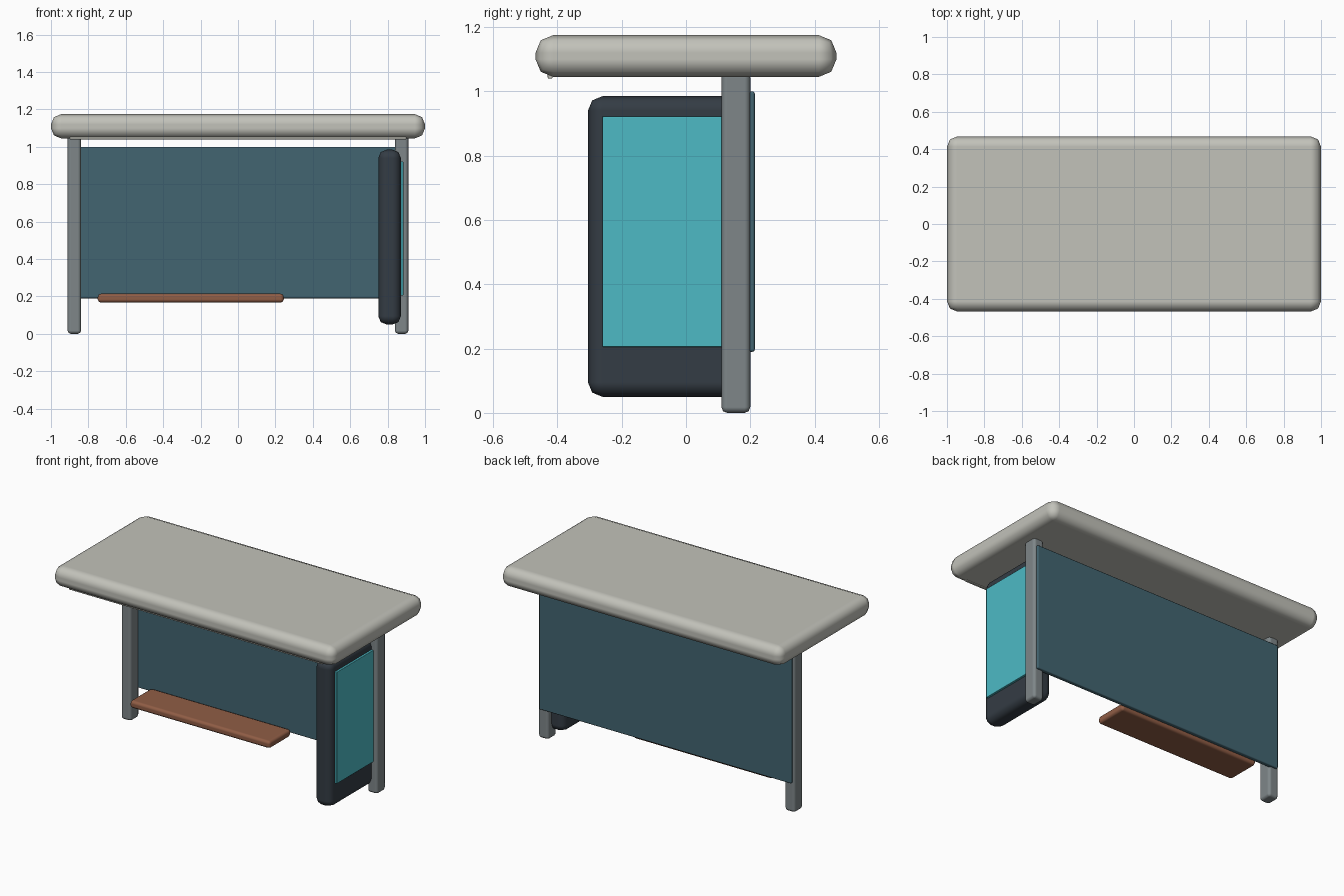
import bpy
import bmesh
from mathutils import Vector

default = bpy.data.objects.get("Cube")
if default:
    bpy.data.objects.remove(default, do_unlink=True)


def material(name, rgb, roughness=0.6):
    mat = bpy.data.materials.new(name)
    mat.use_nodes = True
    color = (*rgb, 1.0)
    mat.diffuse_color = color
    shader = next(n for n in mat.node_tree.nodes if n.type == "BSDF_PRINCIPLED")
    shader.inputs["Base Color"].default_value = color
    shader.inputs["Roughness"].default_value = roughness
    return mat


def rounded_box(name, x, y, z, radius, mat):
    """Box spanning the given (min, max) ranges, with softened edges."""
    low, high = (Vector(corner) for corner in zip(x, y, z))
    bm = bmesh.new()
    bmesh.ops.create_cube(bm, size=1)
    bmesh.ops.scale(bm, vec=high - low, verts=bm.verts)
    for face in bm.faces:
        face.smooth = True
    mesh = bpy.data.meshes.new(name)
    bm.to_mesh(mesh)
    bm.free()
    mesh.materials.append(mat)
    obj = bpy.data.objects.new(name, mesh)
    obj.location = (low + high) / 2
    bpy.context.collection.objects.link(obj)
    bevel = obj.modifiers.new("Soft edges", "BEVEL")
    bevel.width = radius
    bevel.segments = 2
    bevel.harden_normals = True
    return obj


pale = material("pale_roof", (0.54, 0.54, 0.49))
steel = material("grey_steel", (0.21, 0.24, 0.25), 0.4)
glass = material("blue_panel", (0.055, 0.13, 0.165), 0.3)
wood = material("brown_wood", (0.28, 0.11, 0.06))
dark = material("dark_casing", (0.034, 0.045, 0.058))
cyan = material("cyan_screen", (0.074, 0.49, 0.56), 0.4)

# Roof slab and the thin strip under its front edge
rounded_box("roof", (-1, 1), (-0.468, 0.468), (1.045, 1.175), 0.055, pale)
rounded_box("roof_front_strip", (-0.9, 0.9), (-0.43, -0.415), (1.04, 1.07), 0.003, pale)

# Rear posts
for side, centre in (("left", 0.875), ("right", -0.875)):
    rounded_box(side + "_post", (centre - 0.036, centre + 0.036), (0.11, 0.2),
                (0, 1.06), 0.018, steel)

# Back panel across the posts
rounded_box("back_panel", (-0.895, 0.895), (0.186, 0.214), (0.19, 1), 0.007, glass)

# Bench seat
rounded_box("bench_seat", (-0.75, 0.245), (-0.03, 0.19), (0.167, 0.215), 0.018, wood)

# Display case at the left end with its outward screen
rounded_box("display_case", (0.75, 0.871), (-0.305, 0.17), (0.05, 0.985), 0.045, dark)
rounded_box("display_screen", (0.855, 0.884), (-0.26, 0.125), (0.205, 0.922), 0.003, cyan)
